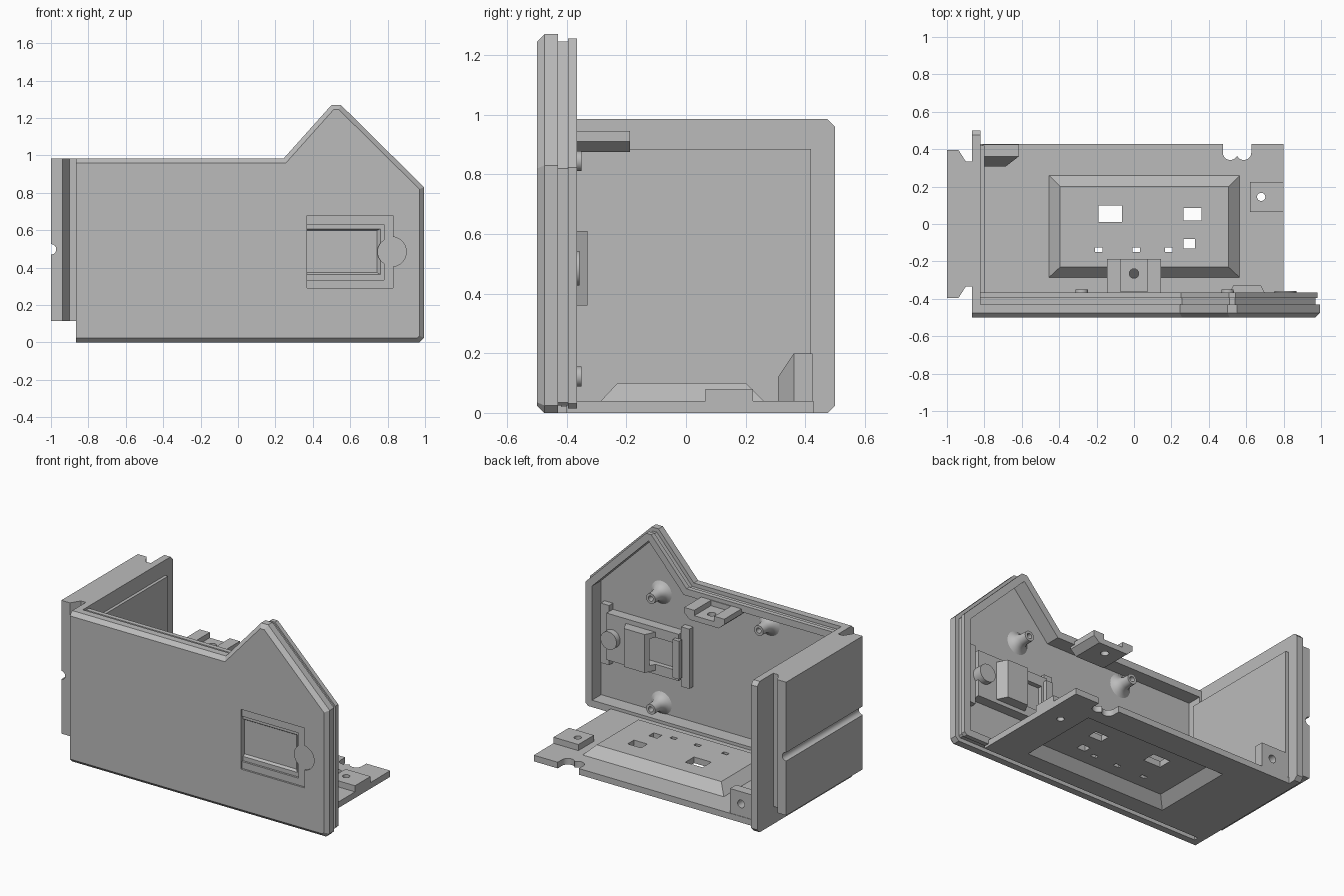
import bpy, bmesh, math
from mathutils import Vector

cube = bpy.data.objects.get("Cube")
if cube:
    bpy.data.objects.remove(cube, do_unlink=True)

grey = bpy.data.materials.new("plain grey")
grey.use_nodes = True
COLOUR = (0.5, 0.5, 0.5, 1)
grey.diffuse_color = COLOUR
grey.node_tree.nodes["Principled BSDF"].inputs["Base Color"].default_value = COLOUR


def finish(name, bm):
    bmesh.ops.recalc_face_normals(bm, faces=bm.faces)
    mesh = bpy.data.meshes.new(name)
    bm.to_mesh(mesh)
    bm.free()
    mesh.materials.append(grey)
    ob = bpy.data.objects.new(name, mesh)
    bpy.context.collection.objects.link(ob)
    return ob


def corners(x0, x1, y0, y1, z0, z1):
    return [(x, y, z) for x in (x0, x1) for y in (y0, y1) for z in (z0, z1)]


def hull(name, points):
    bm = bmesh.new()
    for p in set(points):
        bm.verts.new(p)
    bmesh.ops.convex_hull(bm, input=bm.verts)
    bmesh.ops.dissolve_limit(bm, angle_limit=0.01, verts=bm.verts, edges=bm.edges)
    return finish(name, bm)


def box(name, *size):
    return hull(name, corners(*size))


def loft(name, rings):
    """Skin through equal rings of points and cap both ends."""
    bm = bmesh.new()
    loops = [[bm.verts.new(p) for p in ring] for ring in rings]
    n = len(loops[0])
    for a, b in zip(loops, loops[1:]):
        for i in range(n):
            j = (i + 1) % n
            bm.faces.new((a[i], a[j], b[j], b[i]))
    bm.faces.new(loops[0])
    bm.faces.new(loops[-1])
    return finish(name, bm)


def turned(name, x, z, profile, n=32):
    """Round part about the y axis from (y, radius) pairs."""
    angles = [2 * math.pi * i / n for i in range(n)]
    ob = loft(name, [[(x + r * math.cos(a), y, z + r * math.sin(a)) for a in angles]
                     for y, r in profile])
    bpy.context.view_layer.objects.active = ob
    ob.select_set(True)
    bpy.ops.object.shade_smooth_by_angle(angle=math.radians(40))
    ob.select_set(False)
    return ob


def boolean(ob, *tools, operation='DIFFERENCE'):
    for tool in tools:
        mod = ob.modifiers.new("cut", 'BOOLEAN')
        mod.operation = operation
        mod.solver = 'EXACT'
        mod.object = tool
        bpy.context.view_layer.objects.active = ob
        bpy.ops.object.modifier_apply(modifier=mod.name)
        bpy.data.objects.remove(tool, do_unlink=True)


def inset(outline, d):
    """Mitred inward offset of a counter-clockwise outline."""
    out = []
    for i, p in enumerate(outline):
        p, a, b = Vector(p), Vector(outline[i - 1]), Vector(outline[(i + 1) % len(outline)])
        u, v = (p - a).normalized(), (b - p).normalized()
        m, k = Vector((-u.y, u.x)), Vector((-v.y, v.x))
        out.append(p + (m + k) * d / (1 + m.dot(k)))
    return out


# Front panel: chamfered face, edge groove and pocketed back
outline = [(-0.865, 0), (0.97, 0), (0.995, 0.025), (0.995, 0.83), (0.55, 1.27),
           (0.5, 1.27), (0.245, 0.985), (-0.865, 0.985)]
rings = []
for y, d in ((-0.5, 0.025), (-0.475, 0), (-0.43, 0), (-0.43, 0.025), (-0.395, 0.025),
             (-0.395, 0.015), (-0.365, 0.015), (-0.365, 0.06), (-0.46, 0.06)):
    flush = d < 0.03
    rings.append([(-0.865 if flush and p.x < -0.8 else p.x, y, p.y) for p in inset(outline, d)])
panel = loft("front_panel", rings)


def latch_opening():
    return hull("cutter", corners(0.37, 0.775, -0.486, -0.486, 0.355, 0.615)
                + corners(0.37, 0.7, -0.425, -0.425, 0.4, 0.575))


boolean(panel,
        box("cutter", 0.37, 0.83, -0.6, -0.488, 0.29, 0.68),
        box("cutter", 0.37, 0.78, -0.6, -0.475, 0.335, 0.63),
        turned("cutter", 0.82, 0.485, [(-0.6, 0.08), (-0.488, 0.08)]),
        latch_opening())

# Latch housing behind the opening
housing = box("latch_housing", 0.33, 0.85, -0.462, -0.395, 0.335, 0.64)
boolean(housing, hull("hood", corners(0.49, 0.72, -0.41, -0.41, 0.36, 0.61)
                      + corners(0.53, 0.68, -0.33, -0.33, 0.36, 0.61)), operation='UNION')
boolean(housing, latch_opening(),
        box("cutter", 0.37, 0.505, -0.44, -0.2, 0.4, 0.575),
        box("cutter", 0.45, 0.67, -0.44, -0.36, 0.4, 0.575))
for x in (0.30, 0.88):
    box("housing_rail", x - 0.03, x + 0.03, -0.462, -0.42, 0.29, 0.68)
box("housing_lip", 0.31, 0.355, -0.4, -0.37, 0.36, 0.61)
turned("latch_disc", 0.82, 0.485, [(-0.44, 0.075), (-0.486, 0.075), (-0.486, 0.022), (-0.45, 0.022)])
turned("latch_barrel", 0.81, 0.485, [(-0.46, 0.058), (-0.357, 0.058)])

# Screw bosses inside the front panel
for x, z in ((0.5, 0.845), (0.5, 0.122), (-0.28, 0.845)):
    turned("screw_boss", x, z, [(-0.462, 0.078), (-0.45, 0.058), (-0.43, 0.043), (-0.405, 0.035),
                                (-0.35, 0.033), (-0.35, 0.017), (-0.43, 0.017)])

# Top bracket with channel and screw hole
bracket = hull("top_bracket", corners(-0.145, 0.145, -0.4, -0.188, 0.91, 0.945)
               + corners(-0.105, 0.105, -0.4, -0.188, 0.875, 0.875))
hole = turned("cutter", 0, 0, [(-0.2, 0.025), (0.2, 0.025)])
hole.rotation_euler.x = math.pi / 2
hole.location = (0, -0.265, 0.9)
boolean(bracket, box("cutter", -0.072, 0.072, -0.36, 0, 0.91, 1), hole)

# Floor with a raised hollow plateau
floor = box("floor", -0.83, 0.8, -0.4, 0.428, 0, 0.04)


def plateau(name, low, high, grow=0.0):
    return hull(name, corners(-0.455 - grow, 0.565 + grow, -0.285 - grow, 0.26 + grow, low, low)
                + corners(-0.395, 0.505, -0.23, 0.2, high, high))


boolean(floor, plateau("raise", 0.03, 0.1, 0.01), operation='UNION')
boolean(floor, plateau("cutter", -0.01, 0.06, 0.01))
boolean(floor, box("screw_pad", 0.62, 0.8, 0.065, 0.225, 0.02, 0.08), operation='UNION')
windows = [(-0.19, -0.065, 0.01, 0.1), (0.265, 0.362, 0.02, 0.085), (0.265, 0.325, -0.13, -0.08)]
windows += [(x - 0.02, x + 0.02, -0.15, -0.126) for x in (-0.188, 0.013, 0.185)]
boolean(floor, *[box("cutter", *w, 0.01, 0.2) for w in windows])
# Round hole in the pad and the double-scallop notch at the back
for x, y, r in ((0.68, 0.145, 0.022), (0.515, 0.382, 0.04), (0.587, 0.382, 0.04)):
    tool = turned("cutter", 0, 0, [(-0.2, r), (0.2, r)])
    tool.rotation_euler.x = math.pi / 2
    tool.location = (x, y, 0)
    boolean(floor, tool)
boolean(floor, box("cutter", 0.475, 0.627, 0.382, 0.6, -0.1, 0.1))

# Side wall with chamfered back corners and thin inner pad
side = [(-0.47, 0), (0.475, 0), (0.5, 0.025), (0.5, 0.96), (0.475, 0.985), (-0.47, 0.985)]
loft("side_wall", [[(x, y, z) for y, z in side] for x in (-0.865, -0.82)])
box("side_wall_pad", -0.825, -0.8, -0.42, 0.42, 0.02, 0.885)

# Outer block on the side wall, stepped at both ends and grooved across
half = [(-0.86, 0.335), (-0.9, 0.335), (-0.938, 0.395), (-1, 0.395)]
plan = half + [(x, -y) for x, y in reversed(half)]
outer = loft("outer_block", [[(x, y, z) for x, y in plan] for z in (0.115, 0.985)])
boolean(outer, turned("cutter", -1, 0.498, [(-0.6, 0.028), (0.6, 0.028)]))

# Corner screw block with a tapered front
block = hull("corner_block", corners(-0.81, -0.615, 0.362, 0.425, 0.03, 0.2)
             + corners(-0.81, -0.685, 0.308, 0.308, 0.03, 0.12))
boolean(block, turned("cutter", -0.695, 0.12, [(0.34, 0.025), (0.6, 0.025)]))
